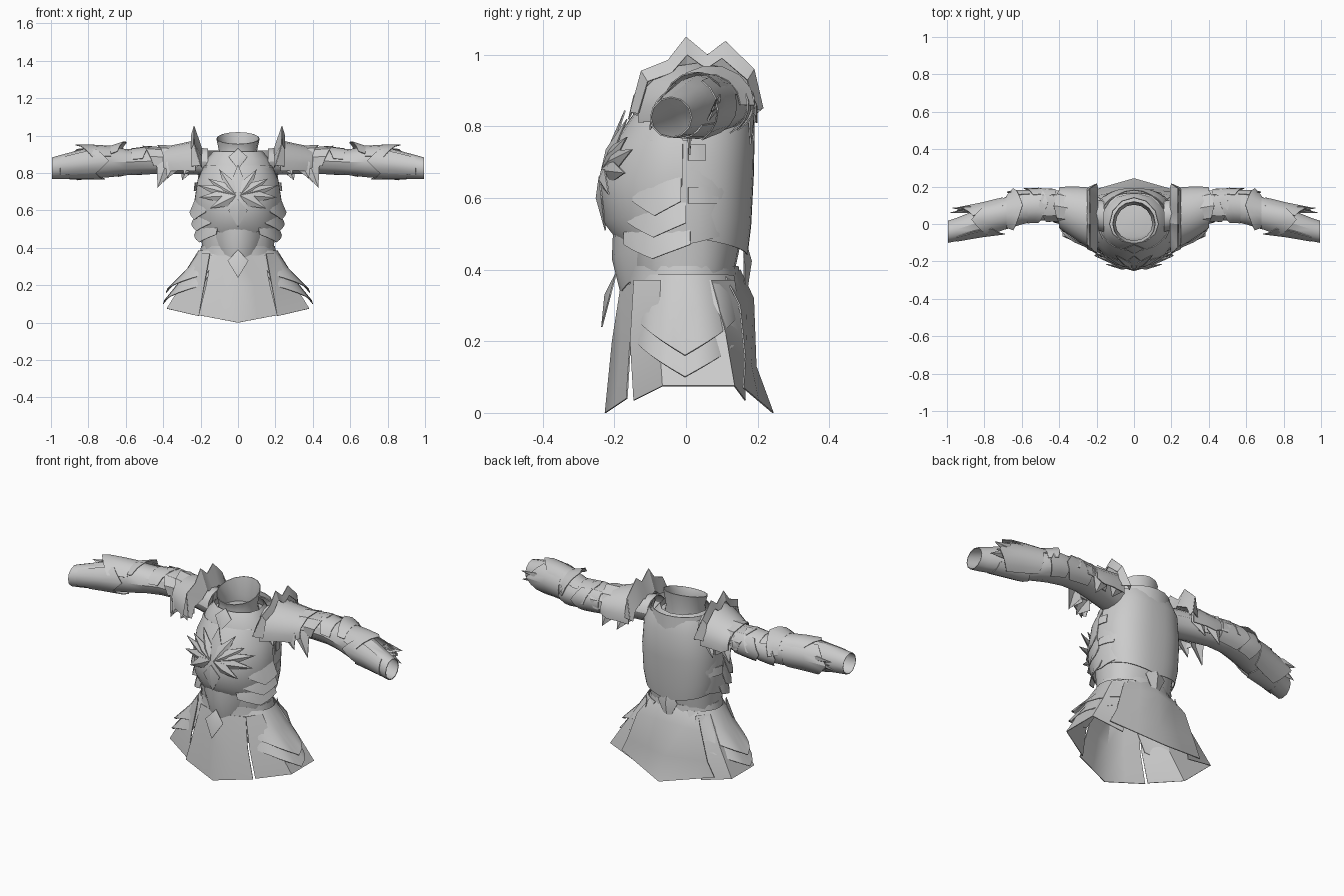
import bpy
import bmesh
from math import sin, cos, pi, radians, copysign
from mathutils import Vector

cube = bpy.data.objects.get("Cube")
if cube:
    bpy.data.objects.remove(cube)

grey = bpy.data.materials.new("plain_grey")
grey.use_nodes = True
GREY = (0.6, 0.6, 0.6, 1)
grey.diffuse_color = GREY
grey.node_tree.nodes["Principled BSDF"].inputs["Base Color"].default_value = GREY
parts = []


def finish(name, bm, mirror):
    """Turn a bmesh into a thin plate object."""
    bmesh.ops.remove_doubles(bm, verts=bm.verts, dist=0.0005)
    bmesh.ops.recalc_face_normals(bm, faces=bm.faces)
    mesh = bpy.data.meshes.new(name)
    bm.to_mesh(mesh)
    bm.free()
    mesh.materials.append(grey)
    ob = bpy.data.objects.new(name, mesh)
    bpy.context.collection.objects.link(ob)
    mod = ob.modifiers.new("thickness", "SOLIDIFY")
    mod.thickness = 0.004
    mod.offset = 0
    if mirror:
        ob.modifiers.new("mirror", "MIRROR")
    parts.append(ob)
    return ob


def grid(name, rows, mirror=False, cap=False):
    """Skin rows of points with quads; optionally cap the last row."""
    bm = bmesh.new()
    vs = [[bm.verts.new(p) for p in row] for row in rows]
    for r, s in zip(vs, vs[1:]):
        for i in range(len(r) - 1):
            bm.faces.new((r[i], r[i + 1], s[i + 1], s[i]))
    if cap:
        bm.faces.new(vs[-1][:-1])
    return finish(name, bm, mirror)


def shell(name, rings, a0=-180, a1=180, dip=0.0, ridge=0.0, n=24, square=1.0, **kw):
    """Upright shell from rings (z, half width, front y, back y); angle 0 is the front."""
    rows = []
    for k, (z, rx, yf, yb) in enumerate(rings):
        u, row = k / (len(rings) - 1), []
        for i in range(n + 1):
            t = i / n
            a = radians(a0 + (a1 - a0) * t)
            s, c = [copysign(abs(f(a)) ** square, f(a)) for f in (sin, cos)]
            y = yf * c if c > 0 else -yb * c
            y -= ridge * sin(pi * u) * max(0, 1 - abs(a))
            row.append((rx * s, y, z - dip * u * (1 - abs(2 * t - 1))))
        rows.append(row)
    return grid(name, rows, **kw)


def kite(name, root, tip, width, lift=(0, -0.015, 0), mirror=True):
    """Pointed leaf plate with a raised middle ridge; width is a side vector."""
    root, tip, width, lift = map(Vector, (root, tip, width, lift))
    mid = root.lerp(tip, 0.4)
    bm = bmesh.new()
    r, t, l, m, w = [bm.verts.new(p) for p in (root, tip, mid - width, mid + lift, mid + width)]
    for f in ((r, l, m), (r, m, w), (t, m, l), (t, w, m)):
        bm.faces.new(f)
    return finish(name, bm, mirror)


# Torso body and neck floor
shell("torso", [(.34, .185, -.13, .13), (.40, .19, -.15, .135), (.47, .195, -.155, .15),
                (.56, .2, -.16, .155), (.66, .205, -.165, .16), (.76, .2, -.16, .165),
                (.83, .19, -.135, .17), (.87, .14, -.1, .14), (.88, .08, -.07, .1)],
      square=.85, cap=True)

# Chest and back armour
shell("breastplate", [(.84, .18, -.14, .15), (.76, .215, -.18, .15), (.66, .23, -.2, .16),
                      (.57, .22, -.2, .16), (.52, .21, -.18, .15)], -88, 88, .05, .04, square=.9)
shell("belly_plate", [(.55, .16, -.2, .1), (.46, .16, -.19, .1), (.39, .14, -.18, .1)],
      -50, 50, .06, .015, n=8)
shell("back_plate", [(.9, .18, -.1, .165), (.84, .205, -.1, .19), (.7, .22, -.1, .188),
                     (.56, .215, -.1, .18), (.49, .2, -.1, .17)], 92, 268, .05, square=.8)
shell("nape_rim", [(.84, .19, -.1, .185), (.92, .175, -.1, .18)], 100, 260, n=10)
kite("back_waist_point", (0, .16, .5), (0, .165, .31), (.06, 0, 0), (0, .02, 0), mirror=False)

# Flank plate, straps, and pointed rib plates
for side in (1, -1):
    s = "left" if side > 0 else "right"
    shell(f"flank_plate_{s}", [(.76, .213, -.18, .18), (.62, .226, -.195, .185), (.5, .212, -.17, .17)],
          side * 50, side * 130, .03, n=8, square=.9)
    for i, z in enumerate((.75, .63)):
        shell(f"side_strap_{s}_{i}", [(z, .23, -.19, .18), (z - .045, .235, -.19, .18)],
              side * 92, side * (108 + i * 12), n=3)
    for i, (z, w) in enumerate(((.67, .25), (.61, .24), (.55, .225))):
        shell(f"rib_plate_{s}_{i}", [(z, w - .025, -.185, .165), (z - .05, w - .005, -.2, .17),
                                     (z - .08, w + .008, -.2, .175)],
              side * (42 - i * 6), side * (86 + i * 4), .04, n=6)

# Feathered fan on the chest
for i, (x, z, y) in enumerate(((.1, .82, -.165), (.16, .77, -.165), (.215, .735, -.15),
                               (.21, .67, -.17), (.15, .61, -.215))):
    d = Vector((x, 0, z - .69)).normalized()
    kite(f"chest_feather_{i}", (.01, -.235, .68), (x, y, z), (-d.z * .032, 0, d.x * .032))
kite("chest_centre_leaf", (0, -.235, .64), (0, -.17, .845), (.05, 0, 0), mirror=False)
kite("chest_lower_leaf", (0, -.242, .66), (0, -.225, .51), (.05, 0, 0), mirror=False)

# Collar, leaning up at the back, and gorget
shell("gorget", [(.82, .19, -.15, .17), (.87, .17, -.135, .165), (.915, .13, -.105, .14)], n=12)
collar = shell("collar", [(.86, .11, -.1, .11), (.92, .1, -.09, .105), (.985, .114, -.105, .12)], n=16)
for v in collar.data.vertices:
    if v.co.z > .95:
        v.co.z += v.co.y * .28
kite("collar_clasp", (0, -.11, .93), (0, -.16, .82), (.05, 0, 0), mirror=False)

# Waist belt
shell("belt", [(.41, .195, -.165, .145), (.36, .205, -.165, .15), (.31, .215, -.17, .155)], n=16)
kite("belt_buckle", (0, -.195, .39), (0, -.235, .24), (.055, 0, 0), mirror=False)

# Skirt: faceted hip panels, each row giving four corners from front to back
HIP = [((.15, -.145, .37), (.2, -.07, .37), (.2, .07, .37), (.15, .135, .37)),
       ((.18, -.155, .2), (.29, -.075, .22), (.29, .11, .22), (.18, .16, .2)),
       ((.21, -.145, .035), (.38, -.065, .075), (.38, .135, .075), (.21, .165, .035))]
grid("hip_panel", HIP, mirror=True)
for side in (1, -1):
    s = "left" if side > 0 else "right"
    shell(f"hip_plate_lower_{s}", [(.37, .21, -.15, .15), (.28, .3, -.155, .165),
                                   (.2, .4, -.16, .17)], side * 28, side * 150, .1, n=10)
    shell(f"hip_plate_upper_{s}", [(.385, .21, -.15, .15), (.33, .275, -.155, .16),
                                   (.26, .385, -.15, .155)], side * 26, side * 152, .1, n=10)

# Skirt: front and back panels, rows of (half width, centre y, edge y, centre z, edge z)
for name, rows in (("front_tabard", ((.14, -.18, -.13, .36, .36), (.17, -.205, -.155, .2, .2),
                                     (.21, -.225, -.165, .0, .04))),
                   ("back_panel", ((.15, .15, .11, .4, .38), (.2, .188, .15, .32, .3),
                                   (.25, .195, .165, .13, .15), (.29, .243, .16, .0, .07)))):
    grid(name, [[(w * t, yc + (ye - yc) * abs(t), zc + (ze - zc) * abs(t))
                 for t in (-1, -.5, 0, .5, 1)] for w, yc, ye, zc, ze in rows])

# Arms: rings of (x, centre y, centre z, half depth, half height)
ARM = [(.16, .04, .86, .08, .07), (.3, .07, .865, .078, .068), (.42, .1, .865, .08, .068),
       (.52, .1, .862, .08, .068), (.6, .085, .858, .085, .068), (.68, .06, .86, .085, .08),
       (.76, .03, .858, .076, .083), (.86, 0, .845, .066, .073), (.95, -.03, .832, .06, .062),
       (.995, -.042, .825, .057, .056)]


def arm_point(x, a, grow=0.0):
    """Point on the arm; angle 0 is up, 90 is the back."""
    for p, q in zip(ARM, ARM[1:]):
        if x <= q[0] or q is ARM[-1]:
            t = (x - p[0]) / (q[0] - p[0])
            y, z, ry, rz = [m + (n - m) * t for m, n in zip(p[1:], q[1:])]
            a = radians(a)
            return (x, y + (ry + grow) * sin(a), z + (rz + grow) * cos(a))


def arm_plate(name, x0, x1, a0, a1, g0=.008, g1=.016, point=0.03, n=6):
    """Curved plate over the arm, flaring to a point at its x1 end."""
    rows = []
    for u in (0, .5, 1):
        row = []
        for i in range(n + 1):
            t = i / n
            x = x0 + (x1 - x0) * u
            p = Vector(arm_point(x, a0 + (a1 - a0) * t, g0 + (g1 - g0) * u))
            p.x += point * u * (1 - abs(2 * t - 1)) * (1 if x1 > x0 else -1)
            row.append(p)
        rows.append(row)
    grid(name, rows, mirror=True)


grid("arm", [[arm_point(r[0], 30 * i) for i in range(13)] for r in ARM], mirror=True)
arm_plate("upper_arm_lame_inner", .3, .38, -120, 130, .01, .016, .05)
arm_plate("upper_arm_lame_outer", .4, .45, -110, 110, .003, .012, .06)
arm_plate("upper_arm_rear_guard", .42, .54, 40, 150, .006, .014, .05)
arm_plate("elbow_lame", .57, .51, -80, 100, .004, .014, .05)
arm_plate("elbow_cop", .68, .645, -60, 90, .006, .035, .05)
arm_plate("elbow_rear_cop", .56, .64, 50, 150, .006, .016, .04)
arm_plate("forearm_top_guard", .68, .78, -70, 70, .004, .014, .09)
arm_plate("forearm_back_guard", .7, .86, 30, 150, .006, .022, .08)
arm_plate("forearm_under_guard", .9, .76, 120, 230, .003, .008, .05)
arm_plate("forearm_front_guard", .95, .76, 230, 320, .003, .008, .07)
for i, (x, z) in enumerate(((.97, .875), (.95, .845), (.98, .815))):
    kite(f"wrist_blade_{i}", (.82, .08, .86), (x, .085 - i * .012, z), (0, .012, .024), (0, .012, 0))

# Shoulder armour: rings of (x, centre y, half depth, base z, height)
SHOULDER = [(.225, .03, .165, .835, .14), (.3, .055, .145, .835, .122), (.36, .075, .125, .83, .115),
            (.4, .088, .108, .845, .085)]
grid("shoulder_cap", [[(x, cy - d * cos(radians(a)), z + h * sin(radians(a)))
                       for a in range(-10, 191, 20)] for x, cy, d, z, h in SHOULDER], mirror=True)

# Crown rim standing on the shoulder cap, with an inner lining
CROWN = [(-.155, .84), (-.125, .955), (-.05, .985), (0, 1.05), (.06, 1.0),
         (.11, 1.038), (.19, .96), (.215, .85)]
for name, x, depth, height in (("shoulder_crown", .25, .88, .78), ("shoulder_crown_lining", .195, .9, .5)):
    grid(name, [[(.235 if z > .9 else .2, y, z) for y, z in CROWN],
                [(x, .03 + (y - .03) * depth, .82 + (z - .82) * height) for y, z in CROWN]],
         mirror=True)

# Hanging blades under the shoulder
for i, (y0, y1, x, z) in enumerate(((-.07, -.1, .29, .79), (-.03, -.04, .38, .77), (.02, .01, .43, .72),
                                    (.16, .19, .3, .76), (.17, .18, .4, .75))):
    out = -.015 if y0 < .1 else .015
    kite(f"shoulder_blade_{i}", (x - .06, y0, .89), (x, y1, z), (.04, 0, .015), (0, out, 0))

# Bake modifiers and smooth with sharp edges kept
bpy.ops.object.select_all(action="DESELECT")
for ob in parts:
    ob.select_set(True)
bpy.context.view_layer.objects.active = parts[0]
bpy.ops.object.convert(target="MESH")
bpy.ops.object.shade_smooth_by_angle(angle=radians(32))
